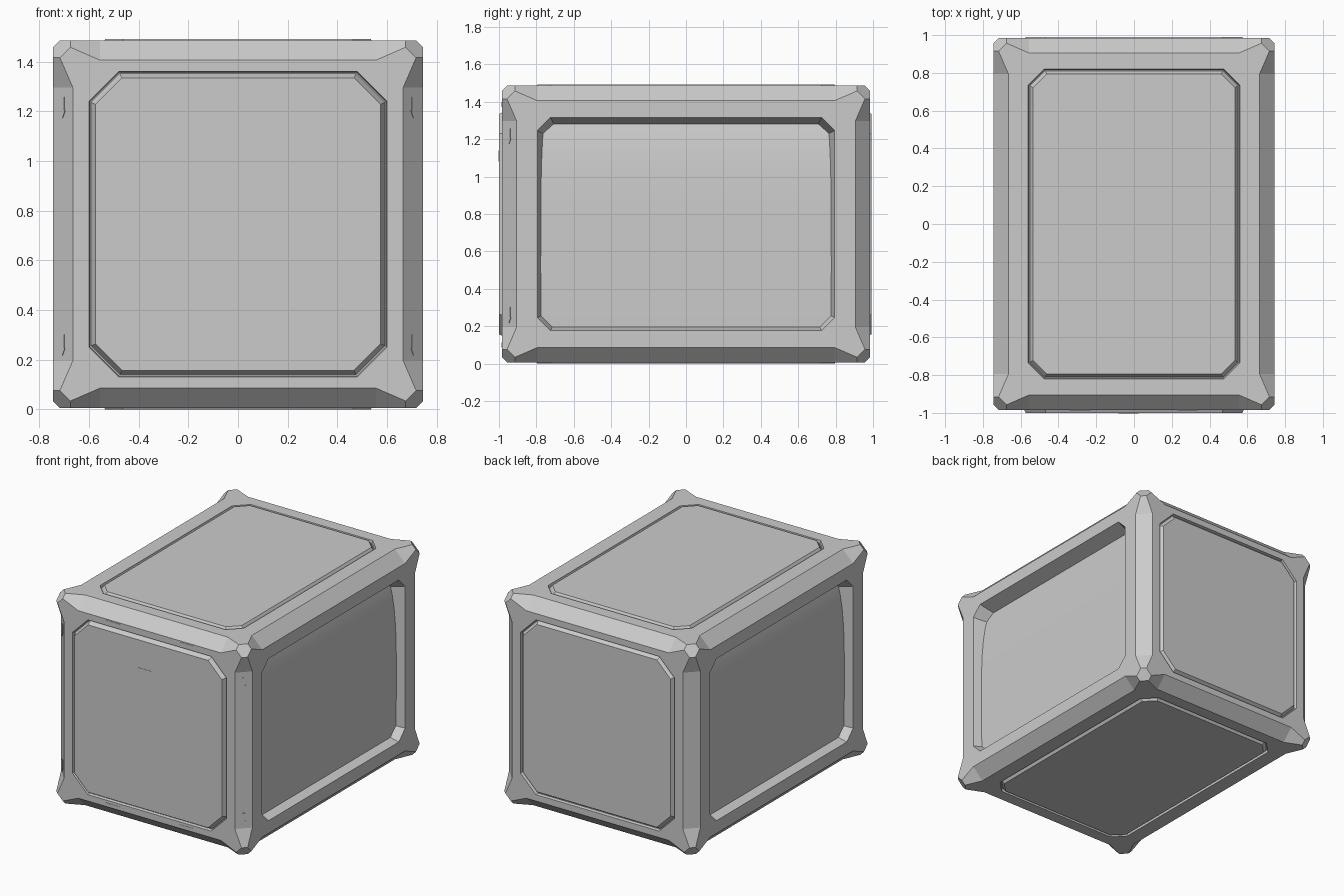
import bpy, bmesh
from math import radians
from mathutils import Vector, Matrix

cube = bpy.data.objects.get("Cube")
if cube:
    bpy.data.objects.remove(cube)

grey = bpy.data.materials.new("plain grey")
grey.use_nodes = True
grey.diffuse_color = (0.6, 0.6, 0.6, 1)
grey.node_tree.nodes["Principled BSDF"].inputs["Base Color"].default_value = (0.6, 0.6, 0.6, 1)

HALF = Vector((0.745, 0.985, 0.74))   # half size of the frame
MID = Vector((0, 0, 0.746))           # centre of the crate
WIDE, RUN = 0.08, 0.19                # edge bevel width, taper length at corners
TIP, NARROW = 0.07, 0.028             # small hexagon at each corner
SIGNS = (-1, 1)
# half width, half height and corner cut of the opening in each face, by axis
OPENING = [(0.795, 0.57, 0.07), (0.615, 0.6, 0.12), (0.56, 0.82, 0.085)]
# (shrink, height) steps from the opening inward
RECESS = [(0, 0), (0.04, -0.12)]
RAISED = [(0, 0), (0.004, -0.02), (0.009, -0.02), (0.026, 0.006)]
RAISED_FRONT = RAISED[:3] + [(0.026, 0.015)]


def finish(bm, name, smooth=False):
    bmesh.ops.remove_doubles(bm, verts=bm.verts, dist=0.0001)
    bmesh.ops.recalc_face_normals(bm, faces=bm.faces)
    mesh = bpy.data.meshes.new(name)
    bm.to_mesh(mesh)
    bm.free()
    mesh.materials.append(grey)
    obj = bpy.data.objects.new(name, mesh)
    bpy.context.collection.objects.link(obj)
    for p in mesh.polygons:
        p.use_smooth = smooth
    return obj


def add_face(bm, points):
    return bm.faces.new([bm.verts.new(p) for p in points])


def at(axes, values):
    """Point from centred coordinates listed in the given axis order."""
    p = Vector((0, 0, 0))
    for a, v in zip(axes, values):
        p[a] = v
    return p + MID


def corner_pairs(w, h, far, near):
    """Two points per corner, walking round a rectangle."""
    out = []
    for su, sv, flip in ((1, 1, 0), (-1, 1, 1), (-1, -1, 0), (1, -1, 1)):
        pair = [(su * (w - near), sv * (h - far)), (su * (w - far), sv * (h - near))]
        out.append(pair[::-1] if flip else pair)
    return out


def build_side(bm, axis, sign):
    u, v = (axis + 1) % 3, (axis + 2) % 3
    axes = (axis, u, v)
    w, h, cut = OPENING[axis]

    def pt(p, height=0):
        return at(axes, (sign * (HALF[axis] + height), p[0], p[1]))

    long_pts = corner_pairs(HALF[u], HALF[v], RUN, WIDE)
    tip_pts = corner_pairs(HALF[u], HALF[v], TIP, NARROW)
    hole = corner_pairs(w, h, cut, 0)
    # frame: one piece per corner and one per edge
    for i in range(4):
        j = (i + 1) % 4
        lo, ti, ho = long_pts[i], tip_pts[i], hole[i]
        add_face(bm, [pt(p) for p in (lo[0], ti[0], ti[1], lo[1], ho[1], ho[0])])
        add_face(bm, [pt(p) for p in (lo[1], long_pts[j][0], hole[j][0], ho[1])])
    # stepped rings inside the opening
    front = axis == 1 and sign < 0
    steps = RECESS if axis == 0 else RAISED_FRONT if front else RAISED
    loops = []
    for shrink, height in steps:
        ring = corner_pairs(w - shrink, h - shrink, cut - shrink * 0.5, 0)
        loops.append([pt(p, height) for pair in ring for p in pair])
    for outer, inner in zip(loops, loops[1:]):
        for i in range(8):
            j = (i + 1) % 8
            add_face(bm, (outer[i], outer[j], inner[j], inner[i]))
    if axis:
        add_face(bm, loops[-1])


def build_edge(bm, axis, su, sv):
    """Bevelled strip along one box edge, tapering at both ends."""
    u, v = (axis + 1) % 3, (axis + 2) % 3
    rows = []
    for s, back, inset in ((-1, TIP, NARROW), (-1, RUN, WIDE), (1, RUN, WIDE), (1, TIP, NARROW)):
        along = s * (HALF[axis] - back)
        rows.append((at((axis, u, v), (along, su * HALF[u], sv * (HALF[v] - inset))),
                     at((axis, u, v), (along, su * (HALF[u] - inset), sv * HALF[v]))))
    for a, b in zip(rows, rows[1:]):
        add_face(bm, (a[0], a[1], b[1], b[0]))


# Crate shell: six sides, twelve edge strips, eight corner tips
bm = bmesh.new()
for axis in range(3):
    for s in SIGNS:
        build_side(bm, axis, s)
        for t in SIGNS:
            build_edge(bm, axis, s, t)
a, b = TIP, NARROW
for sx in SIGNS:
    for sy in SIGNS:
        for sz in SIGNS:
            hexagon = ((a, b, 0), (a, 0, b), (b, 0, a), (0, b, a), (0, a, b), (b, a, 0))
            add_face(bm, [at((0, 1, 2), [s * (H - d) for s, H, d in zip((sx, sy, sz), HALF, p)])
                          for p in hexagon])
finish(bm, "crate_shell")

# Curved panels set into the left and right openings: (z, depth)
profile = [(0.178, 0.06), (0.5, 0.055), (0.8, 0.056), (0.95, 0.06),
           (1.08, 0.069), (1.18, 0.082), (1.25, 0.096), (1.31, 0.112)]
for s, side in ((1, "left"), (-1, "right")):
    bm = bmesh.new()
    for (z0, d0), (z1, d1) in zip(profile, profile[1:]):
        x0, x1 = s * (HALF.x - d0), s * (HALF.x - d1)
        quad = [(x0, -0.79, z0), (x0, 0.79, z0), (x1, 0.79, z1), (x1, -0.79, z1)]
        add_face(bm, quad if s > 0 else quad[::-1])
    bmesh.ops.remove_doubles(bm, verts=bm.verts, dist=0.0001)
    panel = finish(bm, side + "_curved_panel", True)
    # keep the visible side facing outward
    if panel.data.polygons[0].normal.x * s < 0:
        panel.data.flip_normals()


def plate(name, outline, centre, turn=0):
    """Thin plate facing the front, turned about z."""
    bm = bmesh.new()
    face = add_face(bm, [(x, 0, z) for x, z in outline])
    ext = bmesh.ops.extrude_face_region(bm, geom=[face])
    verts = [g for g in ext["geom"] if isinstance(g, bmesh.types.BMVert)]
    bmesh.ops.translate(bm, verts=verts, vec=(0, -0.003, 0))
    bm.transform(Matrix.Translation(centre) @ Matrix.Rotation(radians(turn), 4, "Z"))
    finish(bm, name)


def rect(w, h):
    return [(-w / 2, -h / 2), (w / 2, -h / 2), (w / 2, h / 2), (-w / 2, h / 2)]


# Small plates on the front
plate("front_label", rect(0.105, 0.06), (-0.03, -0.999, 1.11))
for x in (-0.285, 0.285):
    for z, place in ((0.1, "lower"), (1.385, "upper")):
        plate(place + "_front_tab", rect(0.11, 0.025), (x, -0.984, z))

# Down-pointing markers on the front vertical bevels
marker = [(0, -0.042), (0.014, -0.012), (0.008, -0.012), (0.008, 0.042),
          (-0.008, 0.042), (-0.008, -0.012), (-0.014, -0.012)]
for s in SIGNS:
    for z in (0.26, 1.215):
        plate("edge_marker", marker,
              (s * (HALF.x - WIDE / 2), -(HALF.y - WIDE / 2), z), 45 * s)
